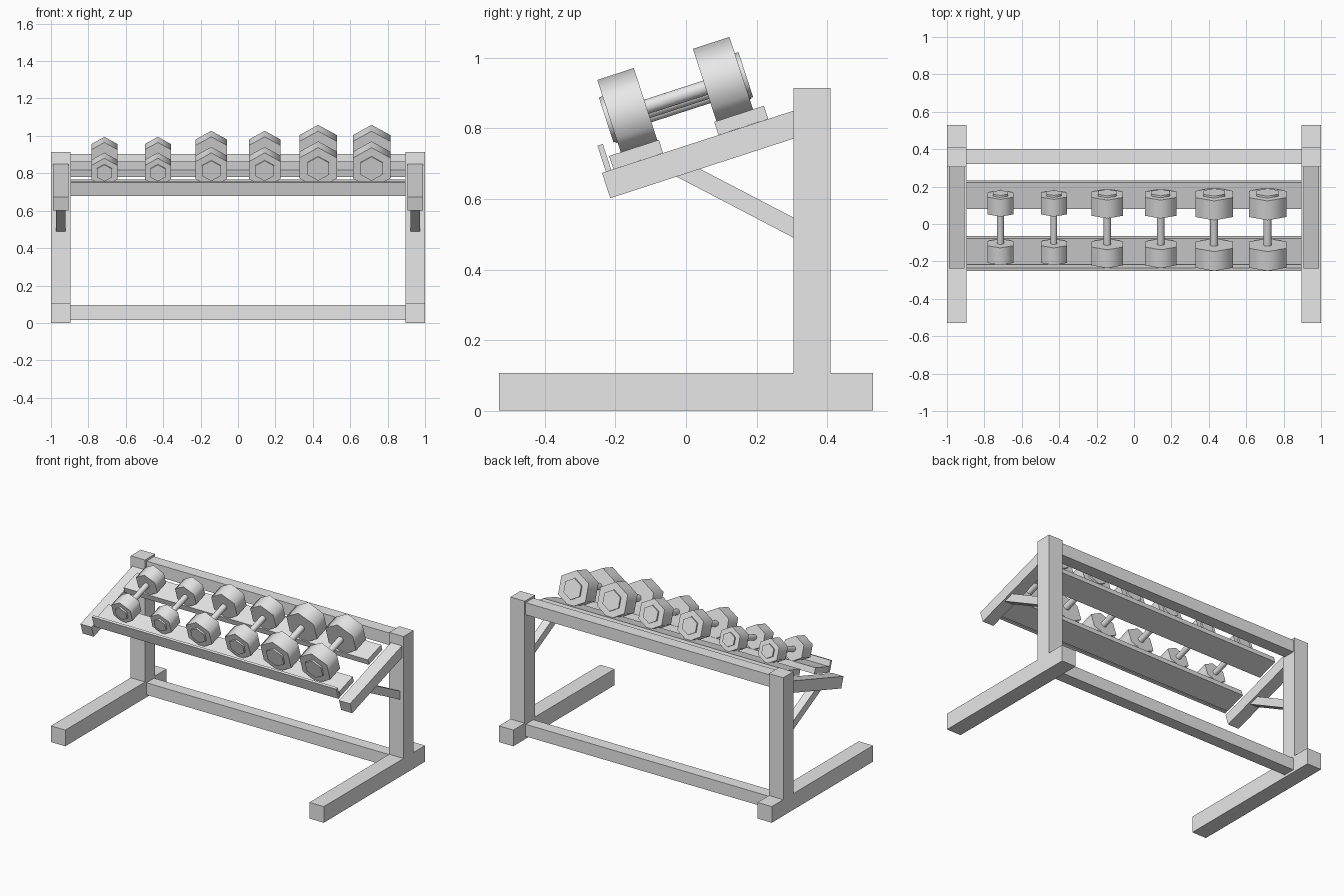
import bpy, bmesh, math
from mathutils import Vector

cube = bpy.data.objects.get("Cube")
if cube:
    bpy.data.objects.remove(cube, do_unlink=True)

steel = bpy.data.materials.new("plain_grey")
steel.use_nodes = True
GREY = (0.8, 0.8, 0.8, 1)
steel.diffuse_color = GREY
steel.node_tree.nodes["Principled BSDF"].inputs["Base Color"].default_value = GREY

# Sloped frame of the shelf: u runs up the arm, n stands off its top face
TILT = math.radians(18)
ORIGIN = Vector((0, -0.238, 0.674))
U = Vector((0, math.cos(TILT), math.sin(TILT)))
N = Vector((0, -math.sin(TILT), math.cos(TILT)))


def sloped(u, n, x=0):
    return ORIGIN + U * u + N * n + Vector((x, 0, 0))


def add_prism(bm, start, end):
    """Closed prism between two matching rings of points."""
    a = [bm.verts.new(p) for p in start]
    b = [bm.verts.new(p) for p in end]
    bm.faces.new(a)
    bm.faces.new(b)
    for i in range(len(a)):
        j = (i + 1) % len(a)
        bm.faces.new((a[i], a[j], b[j], b[i]))


def finish(name, bm):
    bmesh.ops.recalc_face_normals(bm, faces=bm.faces)
    mesh = bpy.data.meshes.new(name)
    bm.to_mesh(mesh)
    bm.free()
    mesh.materials.append(steel)
    obj = bpy.data.objects.new(name, mesh)
    bpy.context.collection.objects.link(obj)
    return obj


def extrude_x(name, profile, x0, x1):
    bm = bmesh.new()
    add_prism(bm, *[[Vector((x, p[0], p[1])) for p in profile] for x in (x0, x1)])
    return finish(name, bm)


def rect(y0, y1, z0, z1):
    return [(y0, z0), (y1, z0), (y1, z1), (y0, z1)]


def sloped_rect(u0, u1, n0, n1):
    return [sloped(u, n).yz for u, n in rect(u0, u1, n0, n1)]


# Side frames
WALL = 0.305
arm = [sloped(0, 0).yz, sloped(0, -0.0755).yz, (WALL, 0.771), (WALL, 0.85)]
brace = [(-0.036, 0.668), (0.04, 0.685), (WALL, 0.547), (WALL, 0.49)]
for side, s in (("left", 1), ("right", -1)):
    extrude_x(side + "_foot", rect(-0.53, 0.53, 0, 0.107), s * 0.895, s)
    extrude_x(side + "_upright", rect(WALL, 0.41, 0.107, 0.915), s * 0.895, s)
    extrude_x(side + "_arm", arm, s * 0.907, s * 0.988)
    extrude_x(side + "_brace", brace, s * 0.921, s * 0.974)

# Crossbars and shelf rails
HALF = 0.895
extrude_x("lower_crossbar", rect(0.32, 0.4, 0.016, 0.096), -HALF, HALF)
extrude_x("upper_crossbar", rect(0.32, 0.4, 0.822, 0.902), -HALF, HALF)
extrude_x("front_rail", sloped_rect(0.034, 0.182, 0, 0.039), -HALF, HALF)
extrude_x("back_rail", sloped_rect(0.347, 0.495, 0, 0.039), -HALF, HALF)
extrude_x("front_lip", sloped_rect(0.0115, 0.0275, 0, 0.077), -HALF, HALF)


# Dumbbells: hexagonal heads with end caps on a round handle
def add_rod(bm, sides, radius, u0, u1, x, n):
    angles = [math.tau * i / sides for i in range(sides)]
    add_prism(bm, *[[sloped(u, n + radius * math.cos(a), x + radius * math.sin(a))
                     for a in angles] for u in (u0, u1)])


MID, GAP = 0.2655, 0.088
sizes = [(0.08, 0.097, 0.111, 0.018), (0.098, 0.103, 0.125, 0.0195),
         (0.1155, 0.109, 0.139, 0.021)]
for i in range(6):
    radius, length, height, grip = sizes[i // 2]
    x = (i - 2.5) * 0.2857
    bm = bmesh.new()
    add_rod(bm, 20, grip, MID - GAP, MID + GAP, x, height)
    for s in (-1, 1):
        outer = MID + s * (GAP + length)
        add_rod(bm, 6, radius, MID + s * GAP, outer, x, height)
        add_rod(bm, 6, radius * 0.58, outer, outer + s * 0.011, x, height)
    obj = finish(f"dumbbell_{i + 1}", bm)
    bpy.ops.object.select_all(action="DESELECT")
    obj.select_set(True)
    bpy.context.view_layer.objects.active = obj
    bpy.ops.object.shade_smooth_by_angle(angle=math.radians(70))
